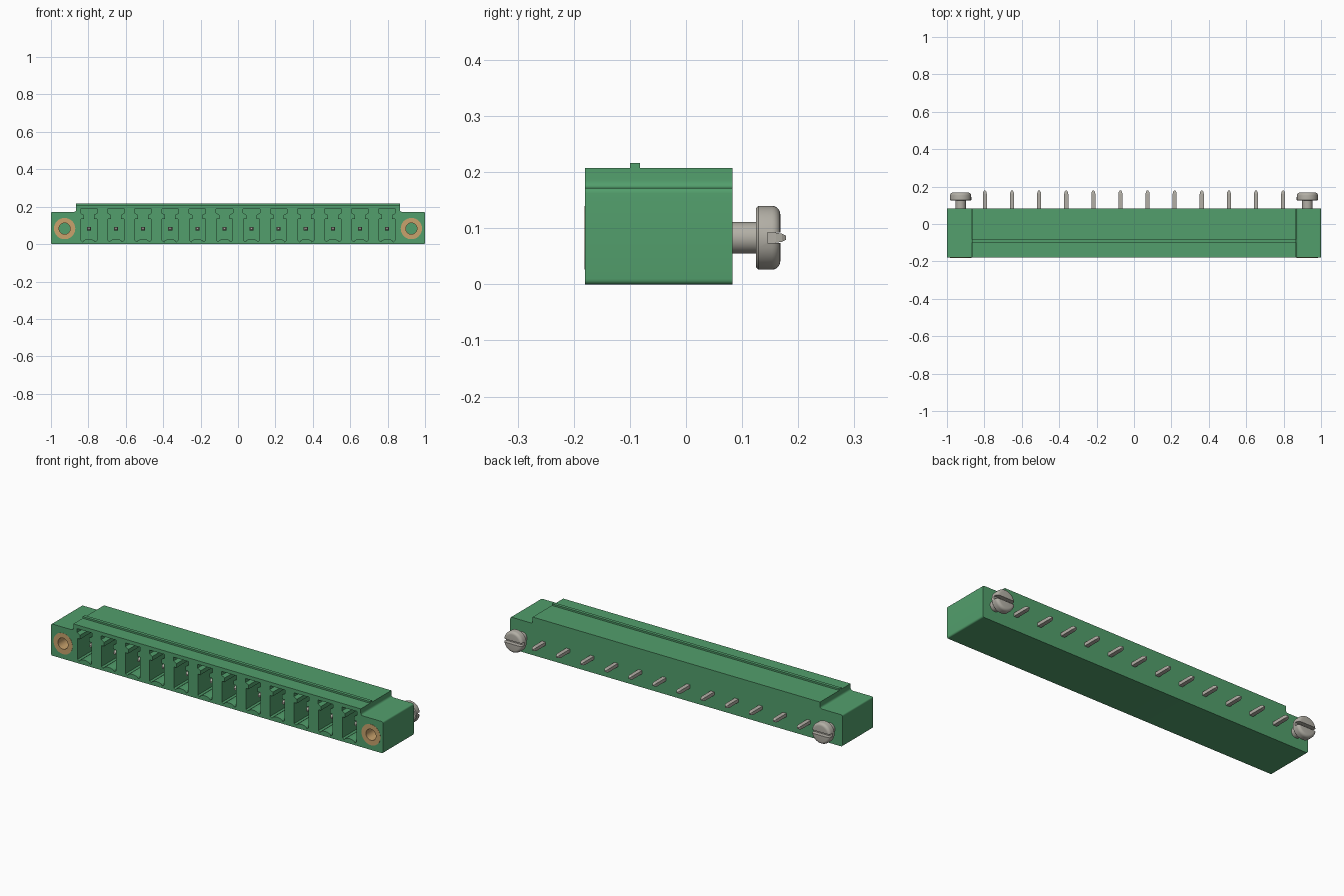
import bpy, bmesh, math
from mathutils import Vector

if "Cube" in bpy.data.objects:
    bpy.data.objects.remove(bpy.data.objects["Cube"], do_unlink=True)

FRONT, BACK = -0.18, 0.083
AXIS_Z = 0.083
PITCH, COUNT = 0.145, 12
SCREW_X = 0.927


def material(name, rgb):
    m = bpy.data.materials.new(name)
    m.use_nodes = True
    m.diffuse_color = (*rgb, 1)
    m.node_tree.nodes["Principled BSDF"].inputs["Base Color"].default_value = (*rgb, 1)
    return m


GREEN = material("housing green", (0.085, 0.345, 0.15))
BRASS = material("brass", (0.58, 0.36, 0.15))
STEEL = material("steel grey", (0.45, 0.43, 0.38))


def finish(name, bm, mat):
    bmesh.ops.recalc_face_normals(bm, faces=bm.faces)
    mesh = bpy.data.meshes.new(name)
    bm.to_mesh(mesh)
    bm.free()
    mesh.materials.append(mat)
    ob = bpy.data.objects.new(name, mesh)
    bpy.context.collection.objects.link(ob)
    return ob


def rounded(corners, steps=5):
    """Turn (x, z, radius) corners into an outline with eased corners."""
    out = []
    for i, (x, z, r) in enumerate(corners):
        p = Vector((x, z))
        if not r:
            out.append(p)
            continue
        a = p + (Vector(corners[i - 1][:2]) - p).normalized() * r
        b = p + (Vector(corners[(i + 1) % len(corners)][:2]) - p).normalized() * r
        for k in range(steps + 1):
            t = k / steps
            out.append(a * (1 - t) ** 2 + p * 2 * t * (1 - t) + b * t * t)
    return out


def prism(bm, outline, y0, y1, dx=0):
    front = [bm.verts.new((p[0] + dx, y0, p[1])) for p in outline]
    back = [bm.verts.new((p[0] + dx, y1, p[1])) for p in outline]
    bm.faces.new(front)
    bm.faces.new(back[::-1])
    for i in range(len(front)):
        j = (i + 1) % len(front)
        bm.faces.new((front[i], back[i], back[j], front[j]))


def lathe(bm, profile, x, closed=False, sides=40):
    """Spin (radius, y) points around the y axis through the screw centre."""
    verts = [bm.verts.new((x + r, y, AXIS_Z)) for r, y in profile]
    pairs = list(zip(verts, verts[1:] + ([verts[0]] if closed else [])))
    if not closed:
        pairs = pairs[:len(verts) - 1]
    edges = [bm.edges.new(p) for p in pairs]
    bmesh.ops.spin(bm, geom=verts + edges, cent=(x, 0, AXIS_Z), axis=(0, 1, 0),
                   angle=math.tau, steps=sides, use_duplicate=False)
    bmesh.ops.remove_doubles(bm, verts=bm.verts, dist=1e-5)


def box(bm, lo, hi):
    prism(bm, [(lo[0], lo[2]), (hi[0], lo[2]), (hi[0], hi[2]), (lo[0], hi[2])], lo[1], hi[1])


def cut(ob, bm):
    cutter = finish("cutter", bm, ob.data.materials[0])
    cutter.hide_render = True
    mod = ob.modifiers.new("cut", "BOOLEAN")
    mod.operation, mod.solver, mod.object = "DIFFERENCE", "EXACT", cutter
    bpy.context.view_layer.objects.active = ob
    bpy.ops.object.modifier_apply(modifier=mod.name)
    bpy.data.objects.remove(cutter, do_unlink=True)


def smooth(ob):
    bpy.ops.object.select_all(action="DESELECT")
    ob.select_set(True)
    bpy.context.view_layer.objects.active = ob
    bpy.ops.object.shade_smooth_by_angle(angle=math.radians(35))


# Housing: stepped outline with a raised middle and lower end flanges
half = [(1, 0, 0.01), (1, 0.172, 0.01), (0.865, 0.172, 0.014), (0.865, 0.207, 0)]
outline = rounded(half + [(-x, z, r) for x, z, r in reversed(half)])
bm = bmesh.new()
prism(bm, outline, FRONT, BACK)
housing = finish("housing", bm, GREEN)

# Plug pockets: keyhole outline with a narrow neck and an arched floor
side = [(0.032, 0.012), (0.043, 0.02), (0.043, 0.134), (0.027, 0.134),
        (0.027, 0.156), (0.045, 0.166), (0.045, 0.187)]
arch = [(0.032 * math.cos(a), 0.012 + 0.015 * math.sin(a))
        for a in (math.pi * k / 8 for k in range(7, 0, -1))]
pocket = side + [(-x, z) for x, z in reversed(side)] + arch
pin_xs = [(i - (COUNT - 1) / 2) * PITCH for i in range(COUNT)]
bm = bmesh.new()
for x in pin_xs:
    prism(bm, pocket, FRONT - 0.02, 0.03, x)
# Bores for the threaded inserts
for s in (-1, 1):
    lathe(bm, [(0, FRONT - 0.02), (0.057, FRONT - 0.02), (0.057, 0), (0, 0)], s * SCREW_X)
cut(housing, bm)
smooth(housing)

# Locking rib along the top
bm = bmesh.new()
box(bm, (-0.865, -0.1, 0.2), (0.865, -0.082, 0.216))
finish("top_rib", bm, GREEN)

# Contact pins with tapered ends
for i, x in enumerate(pin_xs):
    bm = bmesh.new()
    rings = []
    for y, k in ((-0.13, 0.5), (-0.118, 1), (0.16, 1), (0.171, 0.8), (0.178, 0.4)):
        rings.append([bm.verts.new((x + sx * 0.011 * k, y, AXIS_Z + sz * 0.009 * k))
                      for sx, sz in ((-1, -1), (1, -1), (1, 1), (-1, 1))])
    for a, b in zip(rings, rings[1:]):
        for j in range(4):
            n = (j + 1) % 4
            bm.faces.new((a[j], a[n], b[n], b[j]))
    bm.faces.new(rings[0])
    bm.faces.new(rings[-1])
    finish(f"pin_{i + 1}", bm, STEEL)

for s, label in ((-1, "right"), (1, "left")):
    x = s * SCREW_X
    # Threaded insert in the front of the flange
    bm = bmesh.new()
    lathe(bm, [(0.057, FRONT - 0.001), (0.057, 0), (0.03, 0), (0.03, FRONT - 0.001)], x, True)
    smooth(finish(f"insert_{label}", bm, BRASS))

    # Slotted screw at the back
    edge = [(0.042 + 0.015 * math.cos(a), 0.153 + 0.015 * math.sin(a))
            for a in (math.pi / 2 * k / 5 for k in range(6))]
    bm = bmesh.new()
    lathe(bm, [(0, 0.06), (0.028, 0.06), (0.028, 0.125), (0.053, 0.125), (0.057, 0.129)]
          + edge + [(0, 0.168)], x)
    screw = finish(f"screw_{label}", bm, STEEL)
    bm = bmesh.new()
    box(bm, (x - 0.08, 0.145, AXIS_Z - 0.009), (x + 0.08, 0.2, AXIS_Z + 0.009))
    cut(screw, bm)
    smooth(screw)
